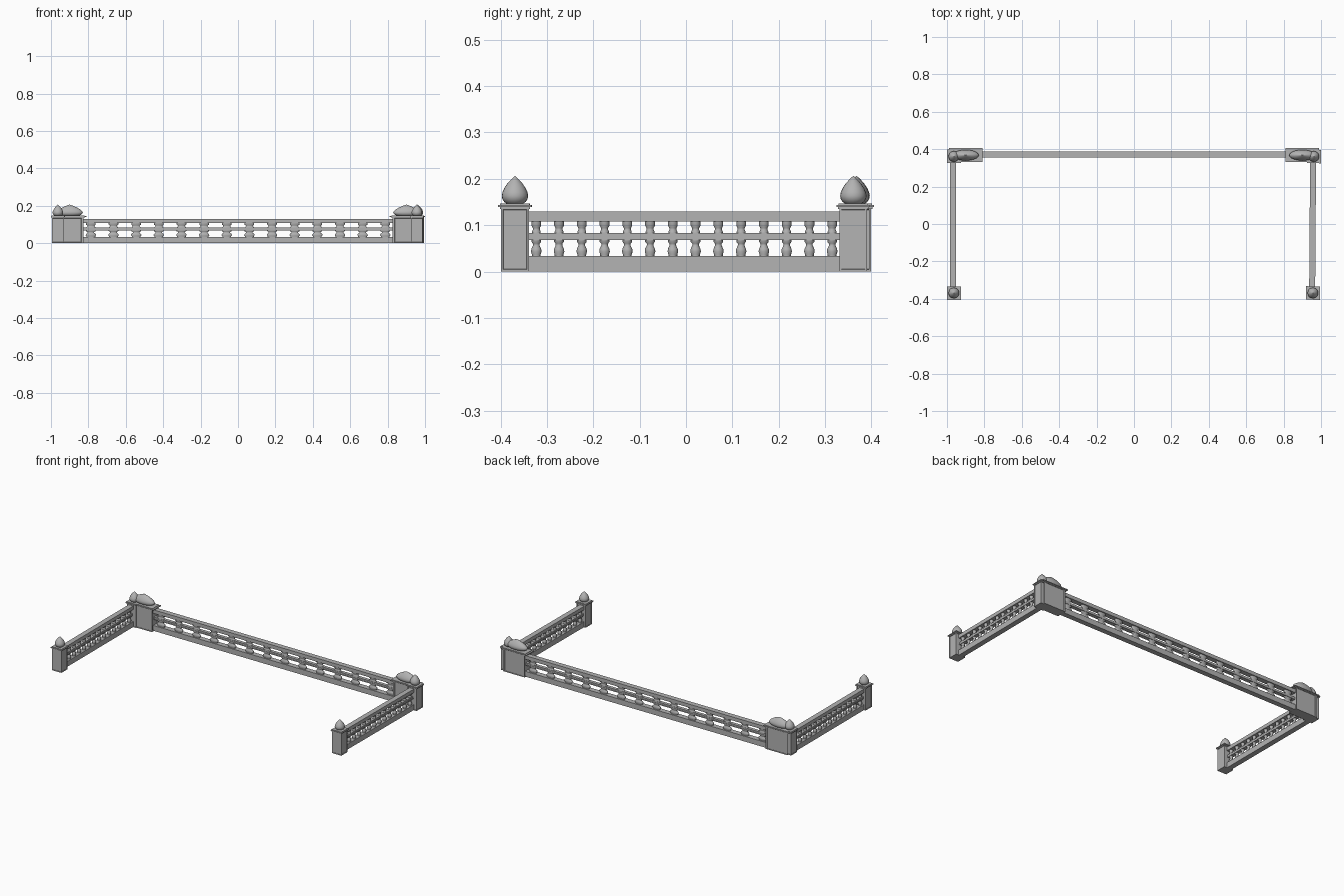
import bpy, bmesh, math
from mathutils import Matrix, Vector

if "Cube" in bpy.data.objects:
    bpy.data.objects.remove(bpy.data.objects["Cube"])

stone = bpy.data.materials.new("grey stone")
stone.use_nodes = True
GREY = (0.45, 0.45, 0.45, 1)
stone.diffuse_color = GREY
stone.node_tree.nodes["Principled BSDF"].inputs["Base Color"].default_value = GREY

POST_Y = 0.365
RAIL_X = -0.004


def box(bm, x, y, z0, z1, wx, wy):
    m = Matrix.Translation((x, y, (z0 + z1) / 2)) @ Matrix.Diagonal((wx, wy, z1 - z0, 1))
    verts = bmesh.ops.create_cube(bm, size=1, matrix=m)["verts"]
    return list({f for v in verts for f in v.link_faces})


def lathe(bm, x, y, profile, sides):
    """Spin a (radius, height) profile round a vertical axis."""
    rings = []
    for r, z in profile:
        rings.append([bm.verts.new((x + r * math.cos(math.tau * i / sides),
                                    y + r * math.sin(math.tau * i / sides), z))
                      for i in range(sides)])
    for a, b in zip(rings, rings[1:]):
        for i in range(sides):
            j = (i + 1) % sides
            bm.faces.new((a[i], a[j], b[j], b[i])).smooth = True
    bm.faces.new(rings[0][::-1])
    bm.faces.new(rings[-1])


def mesh(name, build):
    bm = bmesh.new()
    build(bm)
    data = bpy.data.meshes.new(name)
    bm.to_mesh(data)
    bm.free()
    data.materials.append(stone)
    return data


# Post with a recessed panel on every upright face
def post(bm):
    faces = box(bm, 0, 0, 0, 0.138, 0.063, 0.06)
    panels = [f for f in faces if abs(f.normal.z) < 0.5]
    bmesh.ops.inset_individual(bm, faces=panels, thickness=0.006, depth=0)
    bmesh.ops.inset_individual(bm, faces=panels, thickness=0.001, depth=-0.002)


# Stepped cap
def cap(bm):
    box(bm, 0, 0, 0.135, 0.139, 0.068, 0.065)
    box(bm, 0, 0, 0.139, 0.144, 0.075, 0.072)
    box(bm, 0, 0, 0.144, 0.147, 0.067, 0.064)


# Pointed bud finial
def finial(bm):
    lathe(bm, 0, 0, [(0.017, 0.146), (0.023, 0.150), (0.027, 0.156), (0.0285, 0.163),
                     (0.027, 0.171), (0.023, 0.180), (0.017, 0.189),
                     (0.010, 0.197), (0.004, 0.203), (0.0005, 0.206)], 20)


# Base, middle and top rails
def rails(bm):
    for z0, z1, w in ((0, 0.033, 0.032), (0.068, 0.074, 0.024),
                      (0.074, 0.083, 0.02), (0.108, 0.13, 0.032)):
        box(bm, RAIL_X, 0, z0, z1, w, 2 * POST_Y - 0.05)


# Two tiers of turned balusters
def balusters(bm):
    for i in range(14):
        y = -0.319 + i * 0.0491
        lathe(bm, RAIL_X, y, [(0.010, 0.032), (0.010, 0.037), (0.012, 0.043), (0.011, 0.049),
                              (0.0075, 0.056), (0.0075, 0.060), (0.011, 0.064),
                              (0.011, 0.069)], 10)
        lathe(bm, RAIL_X, y, [(0.010, 0.082), (0.010, 0.086), (0.008, 0.090), (0.008, 0.094),
                              (0.011, 0.099), (0.011, 0.109)], 10)


shapes = {"post": mesh("post", post), "cap": mesh("cap", cap),
          "finial": mesh("finial", finial)}
spans = {"rails": mesh("rails", rails), "balusters": mesh("balusters", balusters)}


def place(name, data, matrix):
    obj = bpy.data.objects.new(name, data)
    bpy.context.collection.objects.link(obj)
    obj.matrix_world = matrix


# One fence section, turned about z and stretched along its length
def section(side, x, y, angle, stretch=1.0):
    m = (Matrix.Translation((x, y, 0)) @ Matrix.Rotation(angle, 4, "Z")
         @ Matrix.Diagonal((1, stretch, 1, 1)))
    for name, data in spans.items():
        place(f"{side}_{name}", data, m)
    for end, sign in (("first", -1), ("second", 1)):
        for name, data in shapes.items():
            place(f"{side}_{end}_{name}", data, m @ Matrix.Translation((0, sign * POST_Y, 0)))


section("right", -0.963, -0.004, 0)
section("left", 0.959, -0.004, -0.007)
section("back", 0, 0.368, -math.pi / 2, 2.466)
